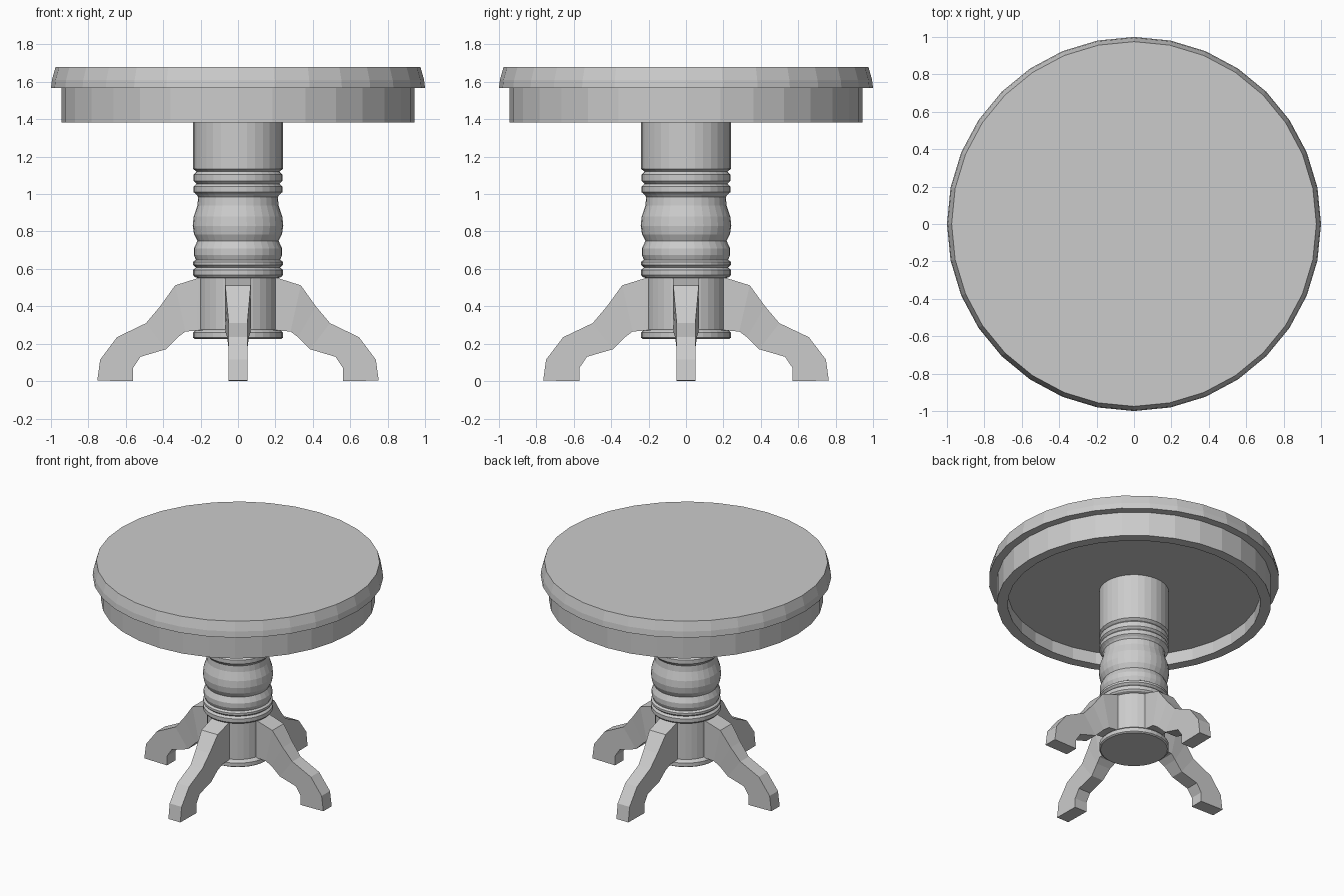
import bpy, bmesh
from math import cos, sin, pi

if "Cube" in bpy.data.objects:
    bpy.data.objects.remove(bpy.data.objects["Cube"])

SIDES = 32


def finish(name, bm):
    bmesh.ops.recalc_face_normals(bm, faces=bm.faces)
    mesh = bpy.data.meshes.new(name)
    bm.to_mesh(mesh)
    bm.free()
    ob = bpy.data.objects.new(name, mesh)
    bpy.context.collection.objects.link(ob)
    return ob


def lathe(name, profile):
    """Turn (radius, z) points round z and cap both ends."""
    bm = bmesh.new()
    rings = [[bm.verts.new((r * cos(2 * pi * i / SIDES), r * sin(2 * pi * i / SIDES), z))
              for i in range(SIDES)] for r, z in profile]
    bm.faces.new(rings[0])
    bm.faces.new(rings[-1])
    for a, b in zip(rings, rings[1:]):
        for i in range(SIDES):
            j = (i + 1) % SIDES
            bm.faces.new((a[i], a[j], b[j], b[i]))
    return finish(name, bm)


# Round top with recessed underside, apron and sloping edge
lathe("table_top", [(0.87, 1.475), (0.87, 1.382), (0.943, 1.382), (0.943, 1.566),
                    (1.0, 1.566), (0.995, 1.61), (0.975, 1.68)])

# Turned pedestal
lathe("pedestal", [
    (0.23, 0.225), (0.24, 0.232), (0.24, 0.26), (0.23, 0.27), (0.213, 0.275),
    (0.213, 0.55), (0.232, 0.557), (0.24, 0.567), (0.24, 0.595), (0.225, 0.608),
    (0.24, 0.622), (0.24, 0.638), (0.225, 0.648), (0.236, 0.675), (0.236, 0.71),
    (0.217, 0.75), (0.235, 0.785), (0.242, 0.83), (0.237, 0.88), (0.217, 0.94),
    (0.213, 0.985), (0.222, 0.997), (0.237, 1.01), (0.237, 1.04), (0.222, 1.055),
    (0.237, 1.07), (0.237, 1.105), (0.222, 1.12), (0.24, 1.135), (0.24, 1.478)])

# Curved leg: upper and lower outline (distance out, z) and half width at each station
UPPER = [(.15, .55), (.215, .55), (.335, .512), (.415, .40), (.49, .31),
         (.645, .235), (.735, .115), (.75, .003)]
LOWER = [(.15, .27), (.22, .27), (.28, .265), (.32, .235), (.385, .17),
         (.52, .13), (.56, .07), (.56, 0)]
HALF = [.07, .07, .068, .058, .05, .05, .05, .05]


def leg(name, angle, stretch):
    bm = bmesh.new()
    c, s = cos(angle), sin(angle)

    def vert(d, w, z):
        d *= stretch
        return bm.verts.new((d * c - w * s, d * s + w * c, z))

    sections = [[vert(u[0], -w, u[1]), vert(u[0], w, u[1]),
                 vert(l[0], w, l[1]), vert(l[0], -w, l[1])]
                for u, l, w in zip(UPPER, LOWER, HALF)]
    for a, b in zip(sections, sections[1:]):
        for i in range(4):
            j = (i + 1) % 4
            bm.faces.new((a[i], a[j], b[j], b[i]))
    bm.faces.new(sections[0])
    bm.faces.new(sections[-1])
    return finish(name, bm)


for i, side in enumerate(("right", "back", "left", "front")):
    leg(side + "_leg", i * pi / 2, 1.003 if i % 2 == 0 else 1.018)
